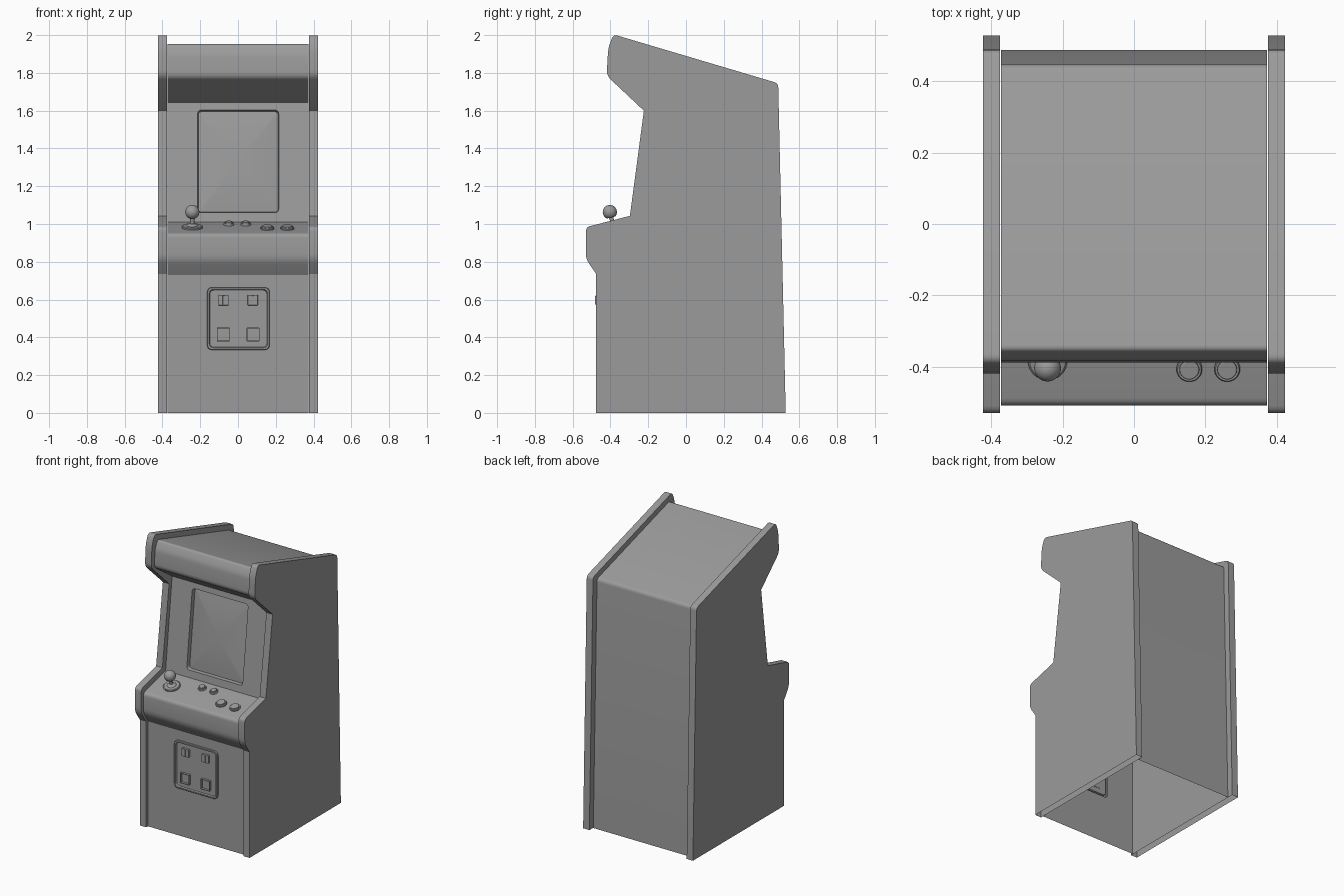
import bpy, bmesh, math
from mathutils import Matrix, Vector

if "Cube" in bpy.data.objects:
    bpy.data.objects.remove(bpy.data.objects["Cube"])

grey = bpy.data.materials.new("dark_grey")
grey.diffuse_color = (.33, .33, .33, 1)
grey.use_nodes = True
grey.node_tree.nodes["Principled BSDF"].inputs["Base Color"].default_value = grey.diffuse_color


def finish(bm, name, matrix=Matrix()):
    bm.transform(matrix)
    me = bpy.data.meshes.new(name)
    bm.to_mesh(me)
    bm.free()
    me.materials.append(grey)
    ob = bpy.data.objects.new(name, me)
    bpy.context.collection.objects.link(ob)
    bpy.ops.object.select_all(action='DESELECT')
    ob.select_set(True)
    bpy.context.view_layer.objects.active = ob
    bpy.ops.object.shade_smooth_by_angle(angle=math.radians(30))
    return ob


def rounded(pts, steps=4):
    """Points (a, b, cut): blend each corner over the distance 'cut'."""
    out = []
    for i, (a, b, c) in enumerate(pts):
        p = Vector((a, b))
        if not c:
            out.append(p)
            continue
        q = p + (Vector(pts[i - 1][:2]) - p).normalized() * c
        r = p + (Vector(pts[(i + 1) % len(pts)][:2]) - p).normalized() * c
        for k in range(steps + 1):
            t = k / steps
            out.append(q * (1 - t) ** 2 + p * 2 * t * (1 - t) + r * t * t)
    return out


def frame(p0, p1):
    """Local frame of a sloped panel: u across, v up the panel, n outward."""
    v = Vector((0, p1[0] - p0[0], p1[1] - p0[1])).normalized()
    u = Vector((1, 0, 0))
    m = Matrix((u, v, u.cross(v))).transposed().to_4x4()
    m.translation = (0, p0[0], p0[1])
    return m


def strip(name, profile, half):
    """Open sheet swept across the width."""
    bm = bmesh.new()
    rows = [[bm.verts.new((x, p.x, p.y)) for x in (-half, half)] for p in profile]
    for a, b in zip(rows, rows[1:]):
        bm.faces.new((a[0], b[0], b[1], a[1]))
    return finish(bm, name)


def rings(name, m, center, sizes, panel=None):
    """Nested rounded rectangles (half_w, half_h, corner, depth), capped inside.
    With panel=(half_w, length) a flat sheet surrounds the outer ring."""
    bm = bmesh.new()
    loops = []
    for w, h, c, d in sizes:
        pts = rounded([(-w, -h, c), (w, -h, c), (w, h, c), (-w, h, c)])
        loops.append([bm.verts.new((p.x + center[0], p.y + center[1], d)) for p in pts])
    n = len(loops[0])
    if panel:
        w, l = panel
        sheet = [bm.verts.new(p) for p in ((-w, 0, 0), (w, 0, 0), (w, l, 0), (-w, l, 0))]
        edges = [bm.edges.new((lp[i], lp[(i + 1) % len(lp)]))
                 for lp in (sheet, loops[0]) for i in range(len(lp))]
        bmesh.ops.triangle_fill(bm, use_beauty=True, edges=edges, normal=(0, 0, 1))
        for f in bm.faces:
            f.normal_update()
            if f.normal.z < 0:
                f.normal_flip()
    for a, b in zip(loops, loops[1:]):
        for i in range(n):
            j = (i + 1) % n
            bm.faces.new((a[i], a[j], b[j], b[i]))
    bm.faces.new(loops[-1])
    return finish(bm, name, m)


def lathe(name, m, pos, profile, sides=32):
    bm = bmesh.new()
    rows = [[bm.verts.new((r * math.cos(2 * math.pi * k / sides),
                           r * math.sin(2 * math.pi * k / sides), z))
             for k in range(sides)] for r, z in profile]
    for a, b in zip(rows, rows[1:]):
        for k in range(sides):
            j = (k + 1) % sides
            bm.faces.new((a[k], a[j], b[j], b[k]))
    bmesh.ops.remove_doubles(bm, verts=bm.verts, dist=1e-5)
    return finish(bm, name, m @ Matrix.Translation((*pos, 0)))


# Side panels, open underneath
side = rounded([(-.476, 0, 0), (.528, 0, 0), (.488, 1.745, .022), (-.385, 2.004, .025),
                (-.412, 1.93, .03), (-.420, 1.785, .03), (-.223, 1.6, 0), (-.297, 1.043, 0),
                (-.53, .983, .022), (-.53, .815, .03), (-.476, .736, 0)])
for name, x in (("left_side_panel", -.423), ("right_side_panel", .375)):
    bm = bmesh.new()
    f = bm.faces.new([bm.verts.new((x, p.x, p.y)) for p in side])
    ext = bmesh.ops.extrude_face_region(bm, geom=[f])
    bmesh.ops.translate(bm, vec=(.048, 0, 0),
                        verts=[v for v in ext["geom"] if isinstance(v, bmesh.types.BMVert)])
    bmesh.ops.recalc_face_normals(bm, faces=bm.faces)
    bmesh.ops.delete(bm, geom=[f for f in bm.faces if all(v.co.z < .001 for v in f.verts)],
                     context='FACES')
    finish(bm, name)

# Cabinet shell between the sides: back, roof and marquee
W = .3725
screen_top, screen_low = (-.193, 1.642), (-.265, 1.011)
panel_front, door_top, door_low = (-.509, .948), (-.457, .731), (-.457, 0)
strip("back_roof_marquee", rounded([(.488, 0, 0), (.447, 1.72, .022), (-.352, 1.957, .015),
      (-.380, 1.90, .02), (-.390, 1.778, .025), (*screen_top, 0)]), W)

# Control panel and its rounded front
strip("control_panel", rounded([(*screen_low, 0), (*panel_front, .022),
      (-.509, .81, .03), (*door_top, 0)]), W)

# Screen surround with recessed, slightly domed screen
dome = [(.211 * s, .268 * s, .02 * s, -.026 + .016 * (1 - s * s))
        for s in (1, .85, .7, .55, .4, .2)]
rings("screen_panel", frame(screen_low, screen_top), (.001, .323),
      [(.215, .273, .022, 0)] + dome, (W, math.dist(screen_low, screen_top)))

# Lower front panel, raised door frame and coin door
front = frame(door_low, door_top)
rings("lower_front_panel", front, (.002, .499),
      [(.166, .166, .03, 0), (.166, .166, .03, .011), (.163, .163, .028, .014),
       (.155, .155, .026, .014), (.151, .151, .024, .004)], (W, .731))

# Coin slots and return cups on the door
for s, tag in ((-1, "left"), (1, "right")):
    rings(f"{tag}_coin_slot", front, (.001 + s * .077, .597),
          [(.027, .028, .003, .004), (.026, .027, .003, .018)])
    rings(f"{tag}_coin_slot_fin", front, (.001 + s * .077, .597),
          [(.005, .024, .001, .018), (.004, .022, .001, .025)])
    rings(f"{tag}_coin_return", front, (.001 + s * .079, .415),
          [(.034, .036, .003, .004), (.034, .036, .003, .02),
           (.030, .032, .003, .02), (.030, .032, .003, .002)])

# Joystick
deck = frame(panel_front, screen_low)
ball = [(.0375 * math.sin(a), .085 - .0375 * math.cos(a))
        for a in (math.pi * k / 14 for k in range(3, 15))]
ball[-1] = (0, .1225)
lathe("joystick", deck, (-.242, .131),
      [(.055, 0), (.055, .007), (.05, .011), (.03, .012), (.024, .018),
       (.011, .022), (.011, ball[0][1])] + ball)

# Buttons
for name, x, v, r in (("player_button_1", -.049, .192, .027), ("player_button_2", .041, .192, .027),
                      ("action_button_1", .155, .107, .036), ("action_button_2", .261, .107, .036)):
    lathe(name, deck, (x, v), [(r, 0), (r, .006), (r * .92, .01), (r * .78, .01),
                               (r * .75, .016), (r * .66, .018), (0, .018)])
